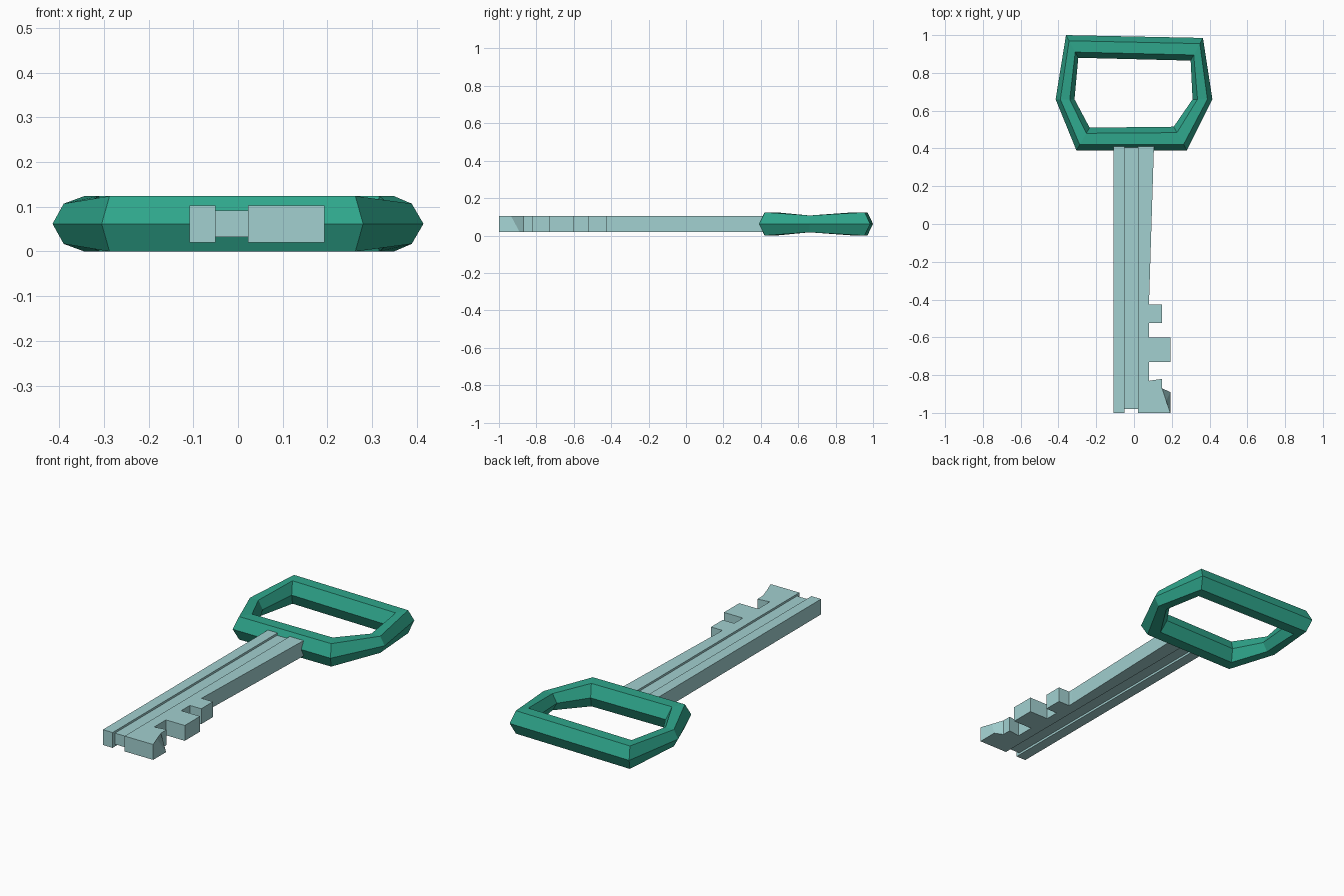
import bpy
import bmesh
from mathutils import Vector

cube = bpy.data.objects.get("Cube")
if cube:
    bpy.data.objects.remove(cube)


def make_material(name, rgb):
    mat = bpy.data.materials.new(name)
    mat.use_nodes = True
    mat.diffuse_color = (*rgb, 1)
    mat.node_tree.nodes["Principled BSDF"].inputs["Base Color"].default_value = (*rgb, 1)
    return mat


green = make_material("handle green", (0.028, 0.38, 0.26))
steel = make_material("pale steel", (0.36, 0.63, 0.63))


def finish(bm, name, mat):
    bmesh.ops.recalc_face_normals(bm, faces=bm.faces)
    mesh = bpy.data.meshes.new(name)
    bm.to_mesh(mesh)
    bm.free()
    mesh.materials.append(mat)
    obj = bpy.data.objects.new(name, mesh)
    bpy.context.collection.objects.link(obj)
    return obj


def prism(name, bottom, top, z0, z1, mat):
    """Join a bottom outline and a top outline with side walls."""
    bm = bmesh.new()
    low = [bm.verts.new((x, y, z0)) for x, y in bottom]
    high = [bm.verts.new((x, y, z1)) for x, y in top]
    bm.faces.new(low)
    bm.faces.new(high)
    for i in range(len(low)):
        j = (i + 1) % len(low)
        bm.faces.new((low[i], low[j], high[j], high[i]))
    return finish(bm, name, mat)


# Handle: a six-cornered ring with a bevelled section, thinner at its side corners
MID = 0.062
outer = [(-0.36, 1.0), (0.365, 0.985), (0.415, 0.66), (0.28, 0.39), (-0.305, 0.39), (-0.415, 0.66)]
inner = [(-0.295, 0.88), (0.30, 0.865), (0.31, 0.66), (0.21, 0.515), (-0.235, 0.51), (-0.315, 0.66)]
half_height = [0.062, 0.062, 0.045] * 2
half_height[3:] = [0.062, 0.062, 0.045]
section = [(0, 0), (0.25, 1), (0.75, 1), (1, 0), (0.75, -1), (0.25, -1)]

bm = bmesh.new()
rings = []
for o, i, h in zip(outer, inner, half_height):
    ring = []
    for across, up in section:
        p = Vector(o).lerp(Vector(i), across)
        ring.append(bm.verts.new((p.x, p.y, MID + up * h)))
    rings.append(ring)
for k, ring in enumerate(rings):
    following = rings[(k + 1) % len(rings)]
    for s in range(len(section)):
        t = (s + 1) % len(section)
        bm.faces.new((ring[s], ring[t], following[t], following[s]))
finish(bm, "handle", green)

# Blade: plain left rail, thin recessed web and toothed right rail
ROOT = 0.425
Z0, Z1 = 0.02, 0.103


def rectangle(x0, x1, y0, y1):
    return [(x0, y0), (x1, y0), (x1, y1), (x0, y1)]


rail = rectangle(-0.108, -0.05, -1, ROOT)
prism("blade_left_rail", rail, rail, Z0, Z1, steel)
web = rectangle(-0.05, 0.022, -0.98, ROOT)
prism("blade_groove_web", web, web, 0.032, 0.092, steel)

teeth = [(0.022, ROOT), (0.022, -1), (0.193, -1), (0.193, -0.89), (0.148, -0.87),
         (0.148, -0.82), (0.08, -0.83), (0.08, -0.73), (0.193, -0.73), (0.193, -0.6),
         (0.08, -0.6), (0.08, -0.525), (0.148, -0.525), (0.148, -0.425), (0.08, -0.425),
         (0.08, -0.4), (0.106, ROOT)]
# The tip tooth is chamfered on its upper side
teeth_top = list(teeth)
teeth_top[3] = (0.17, -0.935)
prism("blade_toothed_rail", teeth, teeth_top, Z0, Z1, steel)
